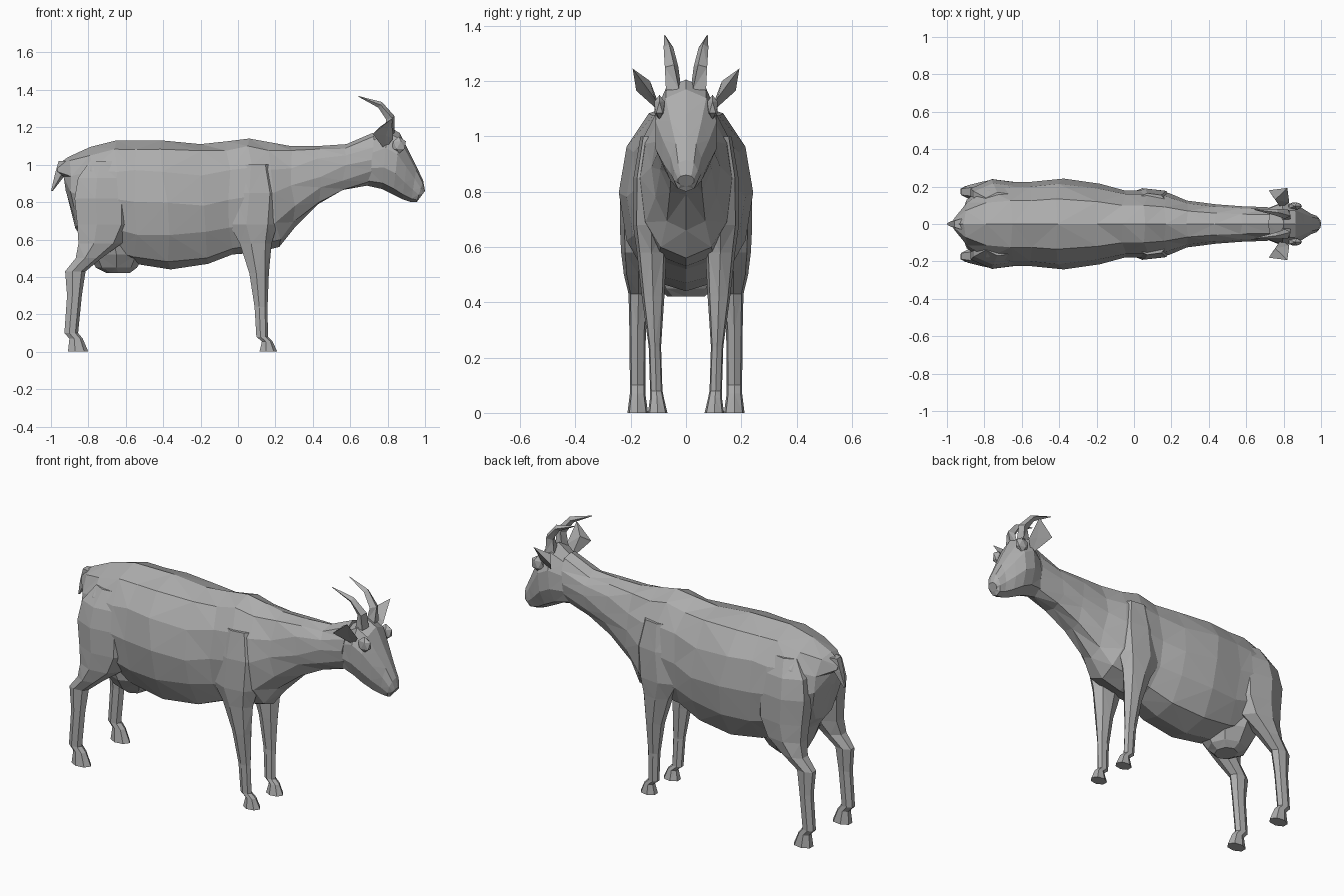
import bpy, bmesh, math, random
from mathutils import Vector

random.seed(4)
cube = bpy.data.objects.get("Cube")
if cube:
    bpy.data.objects.remove(cube)

coat = bpy.data.materials.new("grey coat")
coat.use_nodes = True
GREY = (0.42, 0.42, 0.42, 1)
coat.diffuse_color = GREY
coat.node_tree.nodes["Principled BSDF"].inputs["Base Color"].default_value = GREY
coat.node_tree.nodes["Principled BSDF"].inputs["Roughness"].default_value = 0.9


def loft(name, rings, mirror=False):
    """Skin a list of closed rings, cap both ends and split into flat triangles."""
    bm = bmesh.new()
    loops = [[bm.verts.new(p) for p in ring] for ring in rings]
    n = len(loops[0])
    for a, b in zip(loops, loops[1:]):
        for i in range(n):
            j = (i + 1) % n
            bm.faces.new((a[i], a[j], b[j], b[i]))
    bm.faces.new(loops[0][::-1])
    bm.faces.new(loops[-1])
    return finish(name, bm, mirror)


def finish(name, bm, mirror):
    bmesh.ops.recalc_face_normals(bm, faces=bm.faces)
    bmesh.ops.triangulate(bm, faces=bm.faces, quad_method='SHORT_EDGE')
    mesh = bpy.data.meshes.new(name)
    bm.to_mesh(mesh)
    bm.free()
    mesh.materials.append(coat)
    obj = bpy.data.objects.new(name, mesh)
    bpy.context.collection.objects.link(obj)
    if mirror:
        mod = obj.modifiers.new("other side", 'MIRROR')
        mod.use_axis = (False, True, False)
    return obj


def trunk_ring(xt, zt, xb, zb, w, sides=12, jitter=0.0):
    """Upright ring between a top point and a bottom point, symmetric in y."""
    half = []
    for i in range(sides // 2 + 1):
        t = 2 * math.pi * i / sides
        k = (1 - math.cos(t)) / 2
        y = w * max(math.sin(t), 0) ** 0.85
        dx, dz = (random.uniform(-jitter, jitter) for _ in range(2))
        if i in (0, sides // 2):
            dx = dz = 0
        half.append(Vector((xt + (xb - xt) * k + dx, y, zt + (zb - zt) * k + dz)))
    return half + [Vector((p.x, -p.y, p.z)) for p in half[-2:0:-1]]


def leg_ring(z, x0, x1, y0, y1, sides=7):
    """Level ring filling the box x0..x1, y0..y1."""
    pts = []
    for i in range(sides):
        t = 2 * math.pi * i / sides
        pts.append(Vector(((x0 + x1) / 2 + (x1 - x0) / 2 * math.cos(t),
                           (y0 + y1) / 2 + (y1 - y0) / 2 * math.sin(t) * 1.02, z)))
    return pts


# Rump, barrel, chest and neck
body = [
    (-.965, 1.0, -.92, .86, .03), (-.91, 1.04, -.87, .66, .13),
    (-.79, 1.095, -.8, .56, .205), (-.65, 1.13, -.66, .5, .225),
    (-.55, 1.13, -.55, .47, .225), (-.41, 1.13, -.36, .44, .243),
    (-.2, 1.11, -.16, .47, .215), (-.06, 1.125, -.03, .52, .18),
    (.06, 1.14, .1, .53, .18), (.17, 1.12, .22, .56, .165),
    (.28, 1.1, .3, .66, .125), (.43, 1.1, .43, .79, .105),
    (.58, 1.11, .56, .865, .095), (.72, 1.17, .7, .89, .09),
]
loft("body", [trunk_ring(*s, jitter=.012) for s in body])

# Head from the poll down to the muzzle
head = [
    (.72, 1.15, .68, .89, .08), (.8, 1.205, .77, .87, .115),
    (.865, 1.17, .83, .84, .115), (.91, 1.08, .88, .815, .088),
    (.955, .99, .925, .8, .058), (.99, .915, .955, .8, .045),
    (1.0, .86, .97, .82, .03),
]
loft("head", [trunk_ring(*s, sides=10) for s in head])

# Legs, from the top of the limb down to the hoof
hind_leg = [
    (1.02, -.8, -.62, .06, .17), (.93, -.87, -.57, .06, .218),
    (.82, -.89, -.56, .06, .24), (.68, -.875, -.565, .07, .24),
    (.58, -.865, -.62, .09, .235), (.5, -.875, -.73, .12, .225),
    (.43, -.93, -.815, .135, .208), (.3, -.918, -.835, .145, .205),
    (.1, -.932, -.855, .147, .203), (.07, -.905, -.83, .147, .203),
    (0, -.915, -.8, .137, .212),
]
front_leg = [
    (1.0, .0, .18, .06, .165), (.85, -.04, .22, .06, .19),
    (.68, -.06, .21, .06, .192), (.58, .0, .18, .07, .178),
    (.42, .055, .165, .078, .16), (.24, .085, .158, .09, .135),
    (.08, .095, .16, .085, .13), (.055, .125, .185, .08, .13),
    (0, .11, .21, .067, .138),
]
loft("hind_legs", [leg_ring(*s) for s in hind_leg], mirror=True)
loft("front_legs", [leg_ring(*s) for s in front_leg], mirror=True)

# Udder
udder = [(.62, -.84, -.5, -.17, .17), (.52, -.8, -.5, -.145, .145),
         (.45, -.76, -.54, -.1, .1), (.42, -.7, -.58, -.065, .065)]
loft("udder", [leg_ring(*s, sides=8) for s in udder])

# Tail
tail = [(1.02, -.965, -.9, -.03, .03), (.95, -.985, -.92, -.025, .025),
        (.86, -1.0, -.99, -.006, .006)]
loft("tail", [leg_ring(*s, sides=5) for s in tail])

# Horns sweeping up and back to a point
horn = [((.81, .045, 1.17), .034), ((.815, .052, 1.25), .026),
        ((.76, .063, 1.32), .018), ((.645, .077, 1.365), .002)]
rings = []
for i, (p, r) in enumerate(horn):
    ahead, behind = horn[min(i + 1, 3)][0], horn[max(i - 1, 0)][0]
    turn = (Vector(ahead) - Vector(behind)).to_track_quat('Z', 'Y')
    rings.append([Vector(p) + turn @ Vector((r * math.cos(a), r * math.sin(a), 0))
                  for a in (math.tau * k / 4 for k in range(4))])
loft("horns", rings, mirror=True)

# Ears: a folded leaf with a hollow facing forward
bm = bmesh.new()
base, back, tip, front, fold, hollow = (bm.verts.new(p) for p in (
    (.785, .085, 1.08), (.72, .18, 1.165), (.82, .193, 1.245),
    (.83, .115, 1.14), (.755, .13, 1.2), (.79, .14, 1.155)))
for f in ((base, back, hollow), (back, tip, hollow), (tip, front, hollow),
          (front, base, hollow), (base, fold, back), (back, fold, tip),
          (tip, fold, front), (front, fold, base)):
    bm.faces.new(f)
finish("ears", bm, True)

# Eye bulges under the brow
bm = bmesh.new()
bmesh.ops.create_icosphere(bm, subdivisions=1, radius=1)
for v in bm.verts:
    v.co = Vector((.86 + v.co.x * .042, .096 + v.co.y * .022, 1.105 + v.co.z * .045))
finish("eyes", bm, True)
